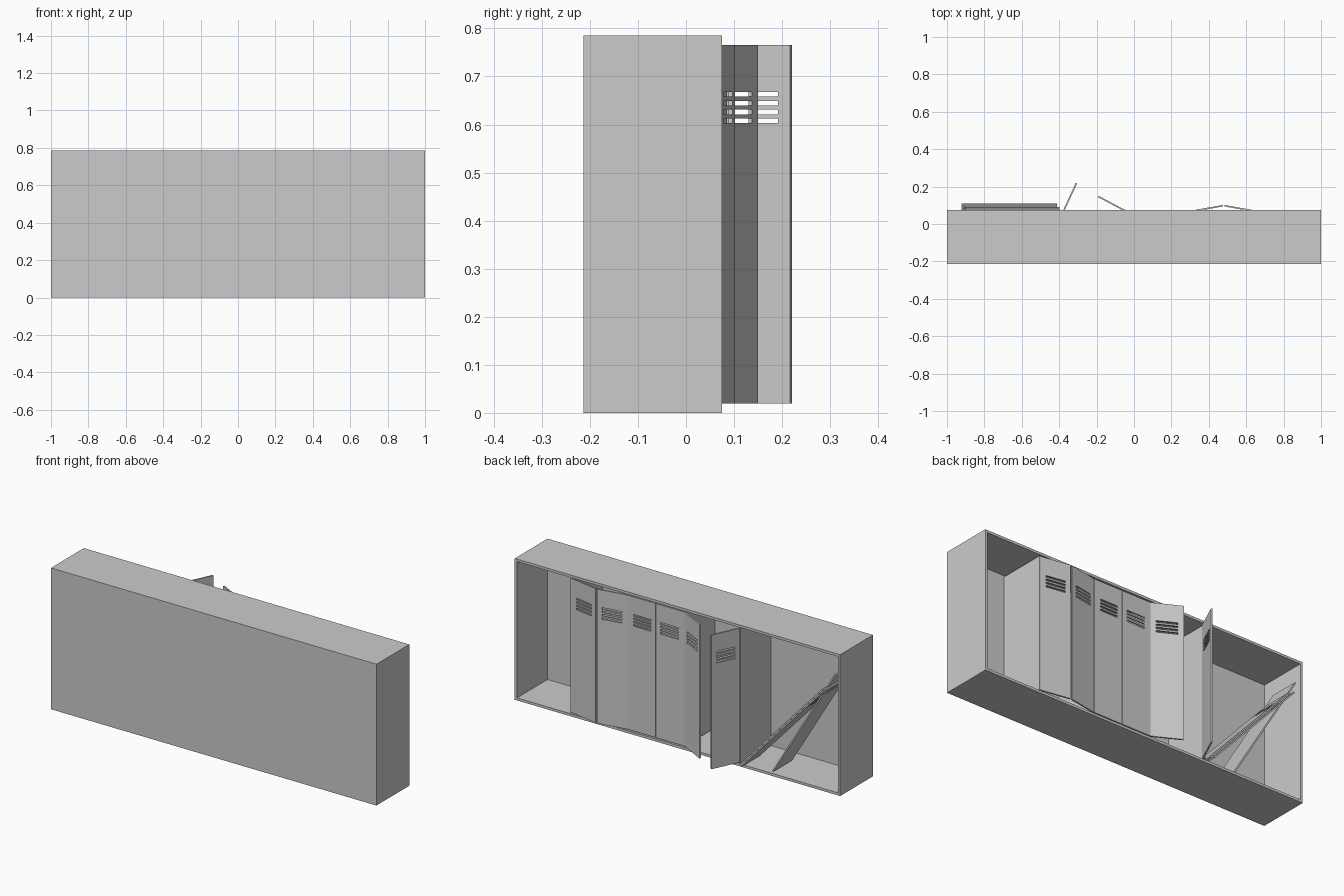
import bpy, bmesh
from math import radians
from mathutils import Matrix, Vector

if "Cube" in bpy.data.objects:
    bpy.data.objects.remove(bpy.data.objects["Cube"])

W, H, T = 0.165, 0.745, 0.008      # door width, height, thickness
WALL, FRONT, BACK, TOP = 0.02, 0.075, -0.213, 0.785


def finish(name, bm):
    me = bpy.data.meshes.new(name)
    bmesh.ops.recalc_face_normals(bm, faces=bm.faces)
    bm.to_mesh(me)
    bm.free()
    ob = bpy.data.objects.new(name, me)
    bpy.context.collection.objects.link(ob)
    return ob


def box(bm, lo, hi):
    lo, hi = Vector(lo), Vector(hi)
    m = Matrix.Translation((lo + hi) / 2) @ Matrix.Diagonal((*(hi - lo), 1))
    return bmesh.ops.create_cube(bm, size=1, matrix=m)


# Cabinet shell, open towards +y
bm = bmesh.new()
box(bm, (-1, BACK, 0), (1, FRONT, TOP))
bm.normal_update()
opening = max(bm.faces, key=lambda f: f.calc_center_median().y)
bmesh.ops.inset_region(bm, faces=[opening], thickness=WALL)
inner = bmesh.ops.extrude_discrete_faces(bm, faces=[opening])["faces"][0]
bmesh.ops.translate(bm, verts=inner.verts, vec=(0, BACK + WALL - FRONT, 0))
finish("cabinet_shell", bm)

# Upright dividers between the lockers
dividers = [0.652, 0.307, -0.038, -0.383]
for i, x in enumerate(dividers):
    bm = bmesh.new()
    box(bm, (x - 0.005, BACK + WALL, WALL), (x + 0.005, FRONT - 0.001, TOP - WALL))
    finish(f"divider_{i + 1}", bm)

# Door mesh: sheet with four vent slots, hinge edge on the local z axis
xs = [0, 0.028, W - 0.028, W]
zs = [0]
for i in range(4):
    z = 0.583 + i * 0.0183
    zs += [z, z + 0.0095]
zs.append(H)
bm = bmesh.new()
grid = [[bm.verts.new((x, 0, z)) for x in xs] for z in zs]
for r in range(len(zs) - 1):
    for c in range(3):
        if c == 1 and r % 2 == 1:
            continue                # vent slot
        bm.faces.new((grid[r][c], grid[r][c + 1], grid[r + 1][c + 1], grid[r + 1][c]))
door_source = finish("door_1", bm)
door_mesh = door_source.data
bpy.data.objects.remove(door_source)


def door(name, loc, turn, lean=0):
    ob = bpy.data.objects.new(name, door_mesh)
    bpy.context.collection.objects.link(ob)
    ob.matrix_world = (Matrix.Translation(loc) @ Matrix.Rotation(radians(-lean), 4, 'Y')
                       @ Matrix.Rotation(radians(turn), 4, 'Z'))
    mod = ob.modifiers.new("thickness", 'SOLIDIFY')
    mod.thickness, mod.offset = T, 0


# Hung doors in pairs: (hinge x, swing angle)
hung = [(dividers[0] - 0.006, 170), (dividers[1] + 0.006, 10),
        (dividers[1] - 0.006, 180), (dividers[2] + 0.006, 0),
        (dividers[2] - 0.006, 152), (dividers[3] + 0.006, 65)]
for i, (x, a) in enumerate(hung):
    door(f"hung_door_{i + 1}", (x, 0.069, WALL), a)

# Loose doors leaning in the wide bay
loose = [(-0.40, -0.075, 42.5), (-0.415, -0.055, 42.5), (-0.58, -0.10, 31)]
for i, (x, y, lean) in enumerate(loose):
    door(f"loose_door_{i + 1}", (x, y, WALL + 0.003), 90, lean)
